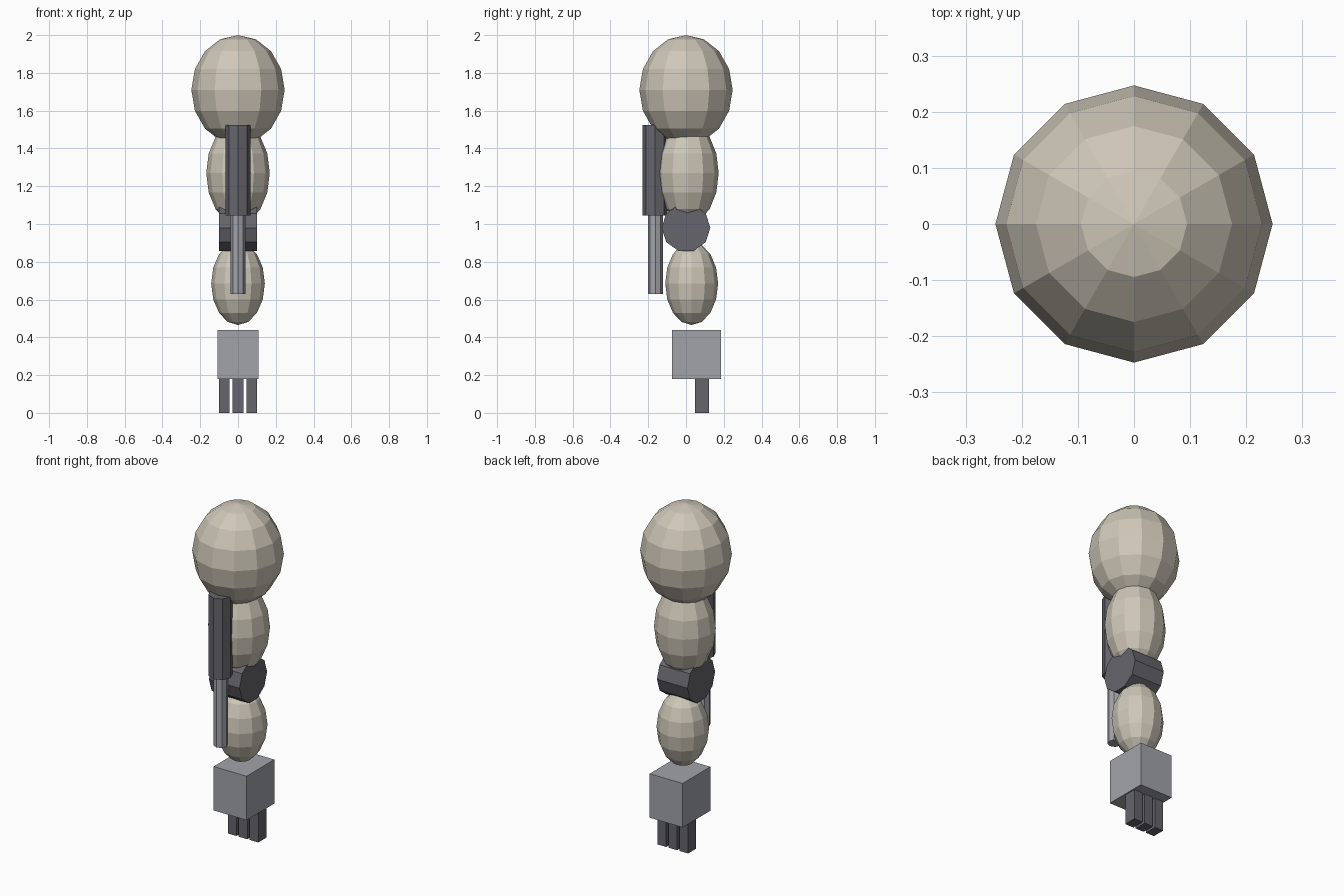
import bpy
from math import pi

if "Cube" in bpy.data.objects:
    bpy.data.objects.remove(bpy.data.objects["Cube"])


def material(name, r, g, b):
    m = bpy.data.materials.new(name)
    m.diffuse_color = (r, g, b, 1)
    m.use_nodes = True
    m.node_tree.nodes["Principled BSDF"].inputs["Base Color"].default_value = m.diffuse_color
    return m


SHELL = material("shell_beige", 0.62, 0.57, 0.48)
DARK = material("dark_metal", 0.13, 0.13, 0.15)
LIGHT = material("light_metal", 0.36, 0.37, 0.40)


def finish(name, mat):
    ob = bpy.context.object
    ob.name = name
    ob.data.materials.append(mat)
    return ob


def ellipsoid(name, centre, radii):
    bpy.ops.mesh.primitive_uv_sphere_add(segments=12, ring_count=8, radius=1, location=centre)
    ob = finish(name, SHELL)
    ob.scale = radii
    return ob


def cylinder(name, sides, radius, length, centre, mat, rot=(0, 0, 0)):
    bpy.ops.mesh.primitive_cylinder_add(vertices=sides, radius=radius, depth=length,
                                        location=centre, rotation=rot)
    return finish(name, mat)


def box(name, centre, size, mat):
    bpy.ops.mesh.primitive_cube_add(size=1, location=centre)
    ob = finish(name, mat)
    ob.scale = size
    return ob


# Rounded limb segments
ellipsoid("shoulder", (0, 0, 1.71), (0.247, 0.247, 0.29))
ellipsoid("upper_arm", (0, 0.01, 1.27), (0.168, 0.163, 0.27))
ellipsoid("forearm", (0, 0.03, 0.685), (0.142, 0.14, 0.22))

# Elbow hinge, axis across the arm
cylinder("elbow_joint", 10, 0.129, 0.2, (0, 0, 0.98), DARK, (0, pi / 2, 0))

# Piston on the front: sleeve and thinner rod
cylinder("piston_sleeve", 8, 0.066, 0.48, (0, -0.164, 1.285), DARK)
cylinder("piston_rod", 8, 0.039, 0.44, (0, -0.162, 0.85), LIGHT)

# Block hand with three fingers
box("hand", (0, 0.056, 0.31), (0.216, 0.259, 0.26), LIGHT)
for i in (-1, 0, 1):
    box(f"finger_{i + 2}", (i * 0.072, 0.085, 0.095), (0.056, 0.076, 0.19), DARK)
